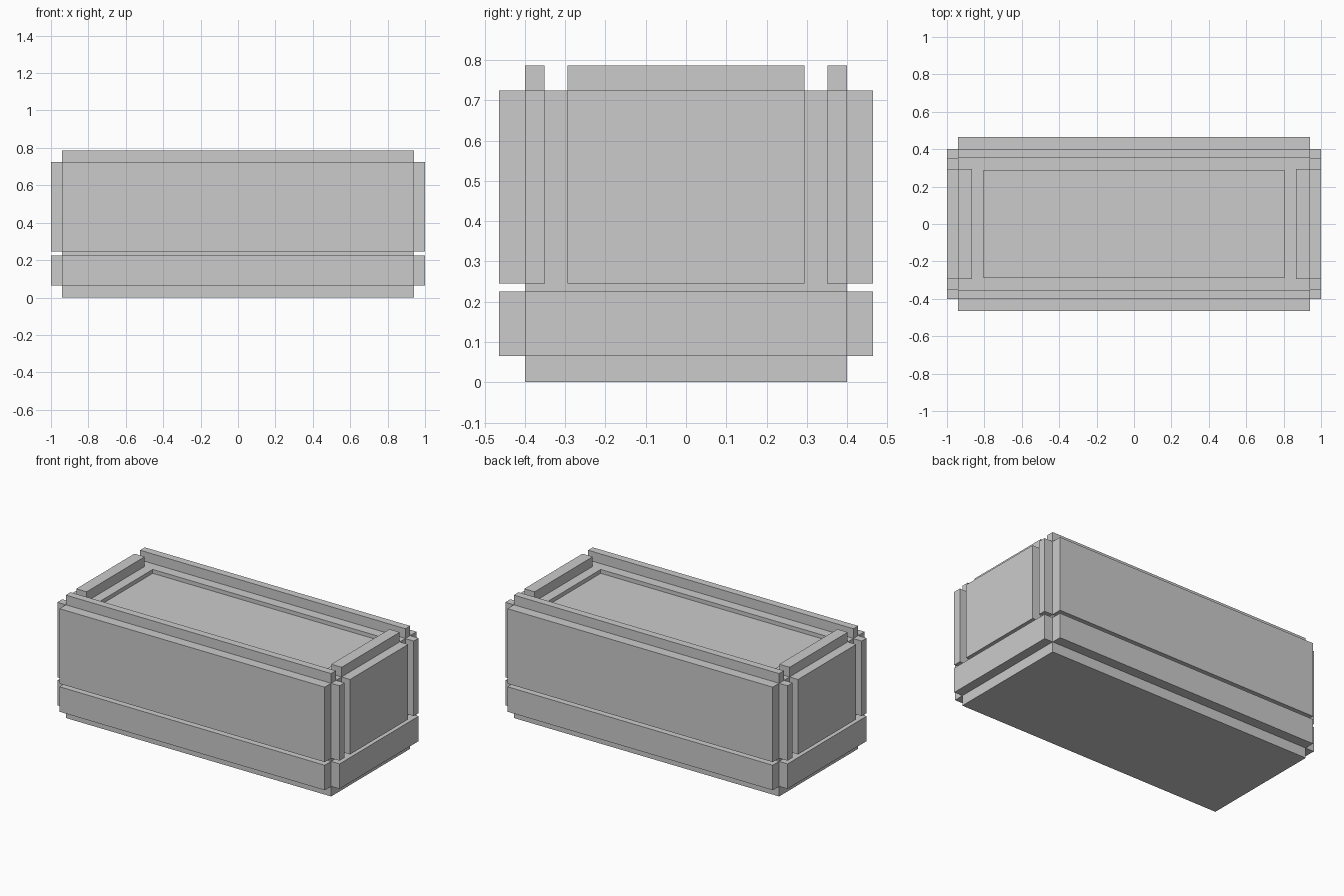
import bpy, bmesh
from mathutils import Vector

if "Cube" in bpy.data.objects:
    bpy.data.objects.remove(bpy.data.objects["Cube"])

CX, CY = 0.94, 0.40            # half size of the core
PX, PY = 1.0, 0.465            # outer reach of the side panels
Z0, Z1, Z2, Z3, Z4, Z5 = 0, 0.065, 0.225, 0.245, 0.725, 0.787


def finish(name, bm):
    bmesh.ops.recalc_face_normals(bm, faces=bm.faces)
    mesh = bpy.data.meshes.new(name)
    bm.to_mesh(mesh)
    bm.free()
    obj = bpy.data.objects.new(name, mesh)
    bpy.context.collection.objects.link(obj)
    return obj


def box_bm(x, y, z):
    bm = bmesh.new()
    bmesh.ops.create_cube(bm, size=1)
    lo, hi = Vector((x[0], y[0], z[0])), Vector((x[1], y[1], z[1]))
    for v in bm.verts:
        v.co = Vector([(lo[i] + hi[i]) / 2 + v.co[i] * (hi[i] - lo[i]) for i in range(3)])
    return bm


def box(name, x, y, z):
    return finish(name, box_bm(x, y, z))


def span(s, a, b):
    return tuple(sorted((s * a, s * b)))


# core block with a shallow recess in its top
bm = box_bm((-CX, CX), (-CY, CY), (Z1, Z4))
top = max(bm.faces, key=lambda f: f.calc_center_median().z)
bmesh.ops.inset_region(bm, faces=[top], thickness=0.1)
for v in top.verts:
    v.co.x = 0.805 if v.co.x > 0 else -0.805
    v.co.y = 0.287 if v.co.y > 0 else -0.287
walls = bmesh.ops.extrude_face_region(bm, geom=[top])
bmesh.ops.translate(bm, vec=(0, 0, -0.025),
                    verts=[v for v in walls["geom"] if isinstance(v, bmesh.types.BMVert)])
if top.is_valid:
    bmesh.ops.delete(bm, geom=[top], context="FACES_ONLY")
finish("core", bm)

# foot plate
box("base_plate", (-CX, CX), (-CY, CY), (Z0, Z1))

# front and back: upper and lower panels, long top rails
for side, s in (("front", -1), ("back", 1)):
    box(side + "_upper_panel", (-CX, CX), span(s, CY, PY), (Z3, Z4))
    box(side + "_lower_panel", (-CX, CX), span(s, CY, PY), (Z1, Z2))
    box(side + "_top_rail", (-CX, CX), span(s, 0.352, CY), (Z4, Z5))

# ends: lower panel, middle panel, corner posts, short top rails
for side, s in (("left", -1), ("right", 1)):
    x = span(s, CX, PX)
    box(side + "_lower_panel", x, (-CY, CY), (Z1, Z2))
    box(side + "_middle_panel", x, (-0.294, 0.294), (Z3, Z4))
    box(side + "_top_rail", span(s, 0.867, CX), (-0.294, 0.294), (Z4, Z5))
    for end, t in (("front", -1), ("back", 1)):
        box(f"{side}_{end}_post", x, span(t, 0.35, CY), (Z3, Z4))
